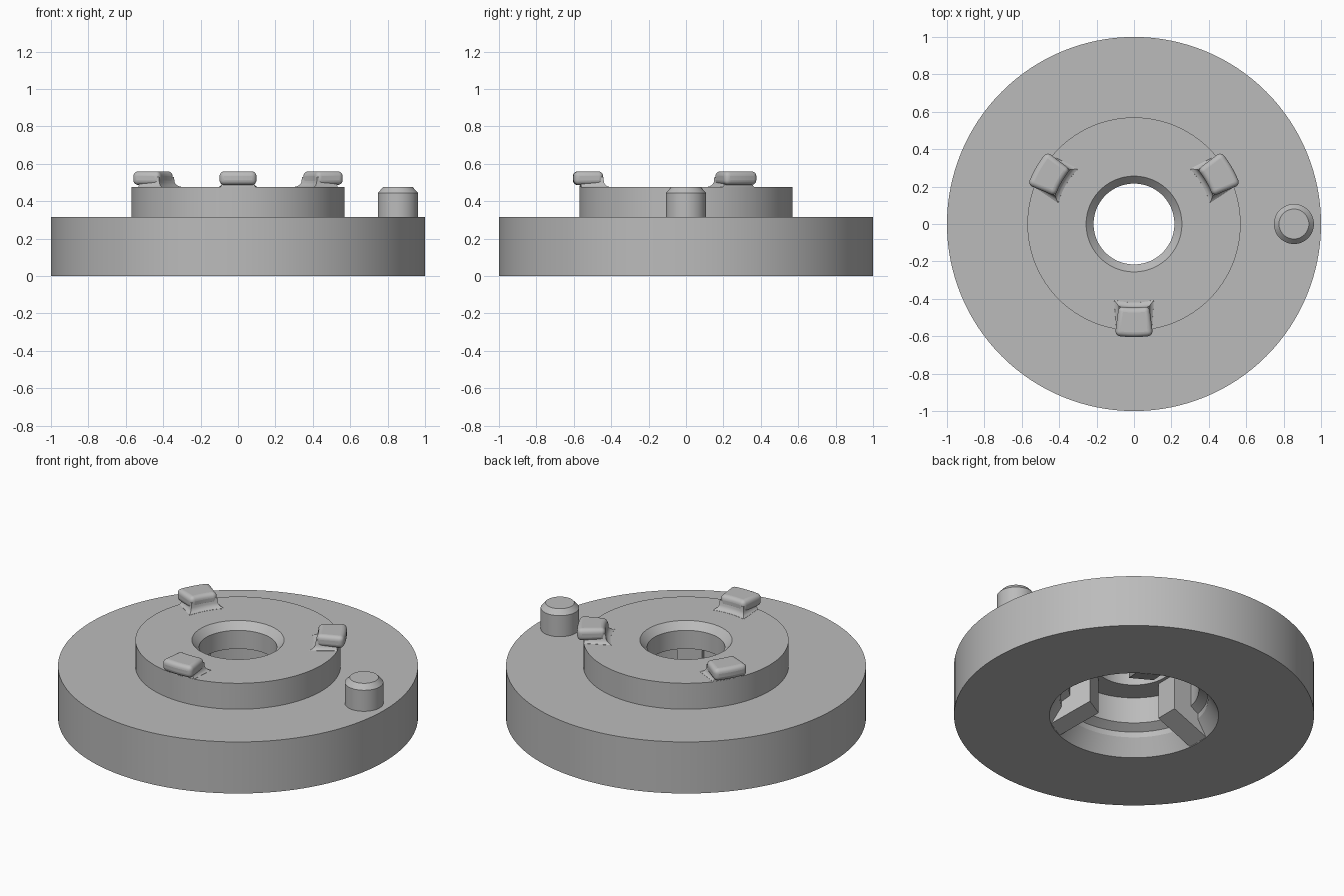
import bpy, bmesh
from math import sin, cos, pi, radians
from mathutils import Matrix

cube = bpy.data.objects.get("Cube")
if cube:
    bpy.data.objects.remove(cube)

grey = bpy.data.materials.new("plain grey")
grey.use_nodes = True
tone = (0.5, 0.5, 0.5, 1)
grey.diffuse_color = tone
grey.node_tree.nodes["Principled BSDF"].inputs["Base Color"].default_value = tone


def finish(name, bm, bevel=0):
    bmesh.ops.recalc_face_normals(bm, faces=bm.faces)
    mesh = bpy.data.meshes.new(name)
    bm.to_mesh(mesh)
    bm.free()
    obj = bpy.data.objects.new(name, mesh)
    bpy.context.collection.objects.link(obj)
    mesh.materials.append(grey)
    if bevel:
        mod = obj.modifiers.new("rounding", "BEVEL")
        mod.width, mod.segments = bevel, 5
        mod.angle_limit = radians(40)
    bpy.ops.object.select_all(action="DESELECT")
    obj.select_set(True)
    bpy.context.view_layer.objects.active = obj
    bpy.ops.object.shade_smooth_by_angle(angle=radians(25))
    return obj


def skin(bm, loops, wrap):
    """Join neighbouring loops of points with quads; cap the ends if not wrapped."""
    rings = [[bm.verts.new(p) for p in loop] for loop in loops]
    n = len(rings[0])
    for i in range(len(rings) - (not wrap)):
        a, b = rings[i], rings[(i + 1) % len(rings)]
        for j in range(n):
            k = (j + 1) % n
            bm.faces.new((a[j], a[k], b[k], b[j]))
    if not wrap:
        bm.faces.new(rings[0])
        bm.faces.new(rings[-1])


def lathe(name, profile, steps, closed):
    bm = bmesh.new()
    loops = [[(r * cos(2 * pi * i / steps), r * sin(2 * pi * i / steps), z)
              for i in range(steps)] for r, z in profile]
    skin(bm, loops, closed)
    return finish(name, bm)


def sector(z, r_in, r_out, w_in, w_out, steps=6):
    """Outline of a ring sector around +x, with half widths at both arcs."""
    def arc(r, w):
        ys = [w * (2 * i / steps - 1) for i in range(steps + 1)]
        return [((r * r - y * y) ** 0.5, y, z) for y in ys]
    return arc(r_out, w_out) + arc(r_in, w_in)[::-1]


def sector_stack(name, levels, degrees, bevel=0):
    bm = bmesh.new()
    skin(bm, [sector(*lv) for lv in levels], False)
    bm.transform(Matrix.Rotation(radians(degrees), 4, "Z"))
    return finish(name, bm, bevel)


# Flange, raised boss, chamfered bore and stepped cavity in one profile
lathe("flange_body", [
    (.47, 0), (1, 0), (1, .316), (.57, .316), (.57, .475), (.256, .475),
    (.216, .433), (.216, .32), (.36, .32), (.36, .16), (.41, .13), (.41, .096),
], 128, True)

# Locating pin
pin = lathe("locating_pin", [(.107, .3), (.107, .445), (.08, .475)], 48, False)
pin.location.x = .855

for n in range(3):
    # Top locking tab: rounded head on a flared neck
    turn = 30 + 120 * n
    sector_stack(f"tab_head_{n + 1}", [
        (.487, .447, .605, .082, .102), (.56, .447, .605, .082, .102)], turn, .03)
    sector_stack(f"tab_neck_{n + 1}", [
        (.465, .418, .569, .108, .098), (.476, .42, .569, .106, .096),
        (.48, .431, .569, .096, .092), (.488, .44, .567, .088, .088),
        (.5, .446, .565, .082, .084), (.53, .449, .56, .08, .082)], turn)

    # Radial rib inside the cavity, with a sloping underside
    bm = bmesh.new()
    side = [(.235, .1), (.465, .002), (.465, .33), (.235, .33)]
    skin(bm, [[(x, y, z) for x, z in side] for y in (-.07, .07)], False)
    bm.transform(Matrix.Rotation(radians(60 + 120 * n), 4, "Z"))
    finish(f"cavity_rib_{n + 1}", bm)
